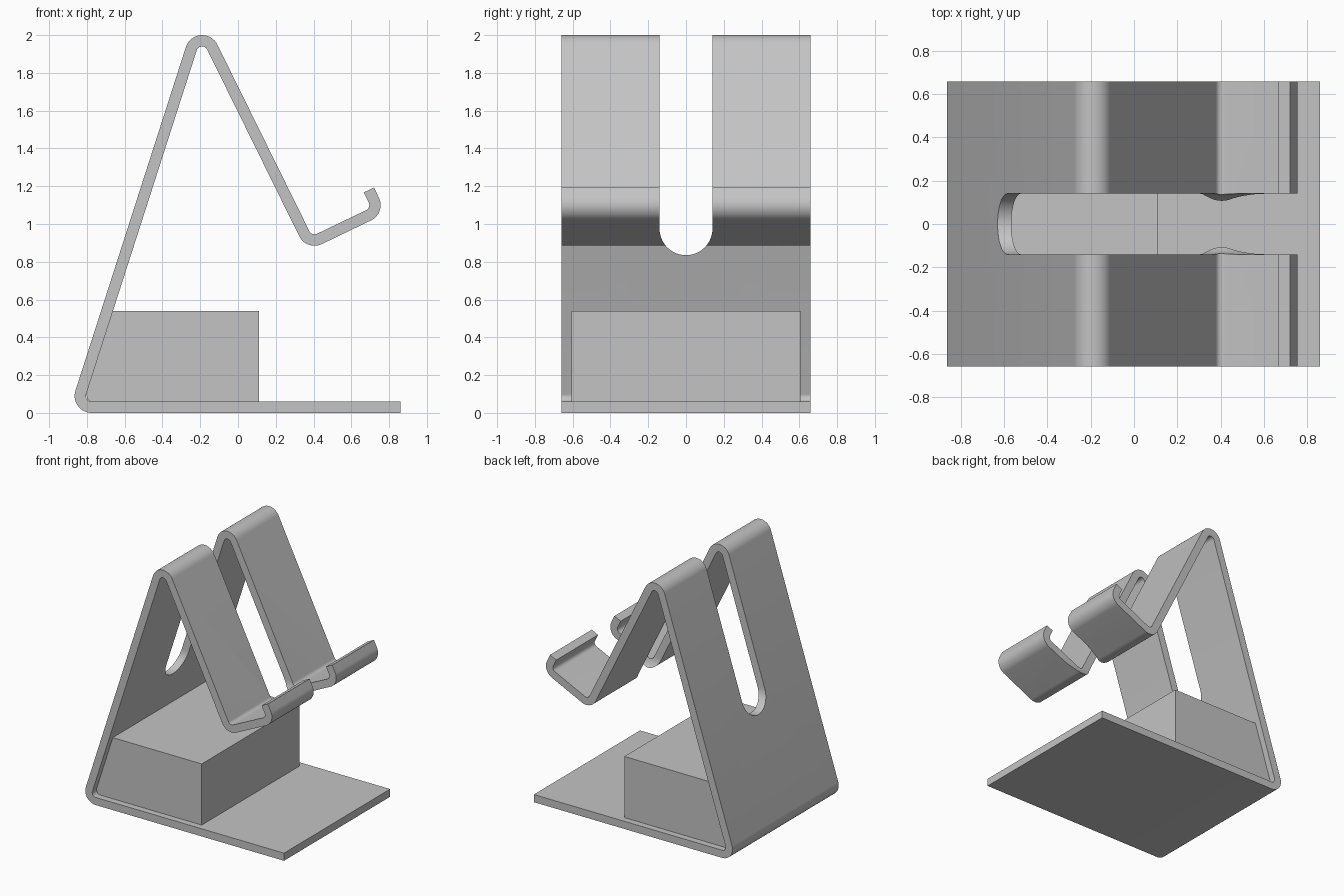
import bpy, bmesh, math
from mathutils import Vector

if "Cube" in bpy.data.objects:
    bpy.data.objects.remove(bpy.data.objects["Cube"])

HALF_T = 0.03      # half of the sheet thickness
BEND = 0.06        # bend radius at the middle of the sheet
HALF_W = 0.658     # half of the stand width

grey = bpy.data.materials.new("light grey")
grey.diffuse_color = (0.55, 0.55, 0.55, 1)
grey.use_nodes = True
grey.node_tree.nodes["Principled BSDF"].inputs["Base Color"].default_value = grey.diffuse_color


def prism(name, pts, axis, lo, hi):
    """Extrude a closed 2D outline along x or y."""
    def at(p, d):
        return (d, p[0], p[1]) if axis == 'x' else (p[0], d, p[1])
    bm = bmesh.new()
    face = bm.faces.new([bm.verts.new(at(p, lo)) for p in pts])
    new = bmesh.ops.extrude_face_region(bm, geom=[face])['geom']
    shift = Vector(at((0, 0), hi - lo))
    bmesh.ops.translate(bm, vec=shift, verts=[v for v in new if isinstance(v, bmesh.types.BMVert)])
    bmesh.ops.recalc_face_normals(bm, faces=bm.faces)
    mesh = bpy.data.meshes.new(name)
    bm.to_mesh(mesh)
    bm.free()
    obj = bpy.data.objects.new(name, mesh)
    obj.data.materials.append(grey)
    bpy.context.collection.objects.link(obj)
    return obj


def direction(a):
    return Vector((math.cos(a), math.sin(a)))


def left_normal(a):
    return Vector((-math.sin(a), math.cos(a)))


# Bends of the sheet in the xz plane: centre, turn (-1 clockwise, +1 counter-clockwise)
bends = [((-0.775, 0.09), -1), ((-0.19, 1.91), -1), ((0.405, 0.975), 1), ((0.665, 1.10), 1)]

# Heading of each straight run, tangent to the bends at both of its ends
heads = [math.pi]
for (c0, t0), (c1, t1) in zip(bends, bends[1:]):
    v = Vector(c1) - Vector(c0)
    heads.append(math.atan2(v.y, v.x) + math.asin(BEND * (t1 - t0) / v.length) * -0.5 * 2)
heads.append(heads[-1] + math.pi / 2)

# Middle line of the sheet as (point, heading)
path = [(Vector((0.86, HALF_T)), math.pi)]
STEPS = 16
for i, (c, t) in enumerate(bends):
    for k in range(STEPS + 1):
        a = heads[i] + (heads[i + 1] - heads[i]) * k / STEPS
        path.append((Vector(c) - t * BEND * left_normal(a), a))
p, a = path[-1]
path.append((p + 0.06 * direction(a), a))   # short lip

outline = [p + HALF_T * left_normal(a) for p, a in path]
outline += [p - HALF_T * left_normal(a) for p, a in reversed(path)]
stand = prism("bent_stand", outline, 'y', -HALF_W, HALF_W)

# Round-ended cable slot, open at the top
R, ZC = 0.14, 0.975
slot = [(R * math.cos(math.pi * (1 + k / 32)), ZC + R * math.sin(math.pi * (1 + k / 32)))
        for k in range(33)] + [(R, 2.3), (-R, 2.3)]
cutter = prism("slot_cutter", slot, 'x', -1.2, 1.2)
cutter.hide_render = True
mod = stand.modifiers.new("slot", 'BOOLEAN')
mod.operation = 'DIFFERENCE'
mod.solver = 'EXACT'
mod.object = cutter
bpy.context.view_layer.objects.active = stand
stand.select_set(True)
bpy.ops.object.modifier_apply(modifier=mod.name)
bpy.data.objects.remove(cutter)
bpy.ops.object.shade_smooth_by_angle(angle=math.radians(30))

# Weight block resting on the base against the sloped back
block = [(0.11, 0.055), (0.11, 0.54), (-0.667, 0.54), (-0.807, 0.105), (-0.795, 0.07), (-0.775, 0.055)]
prism("base_block", block, 'y', -0.607, 0.607)
